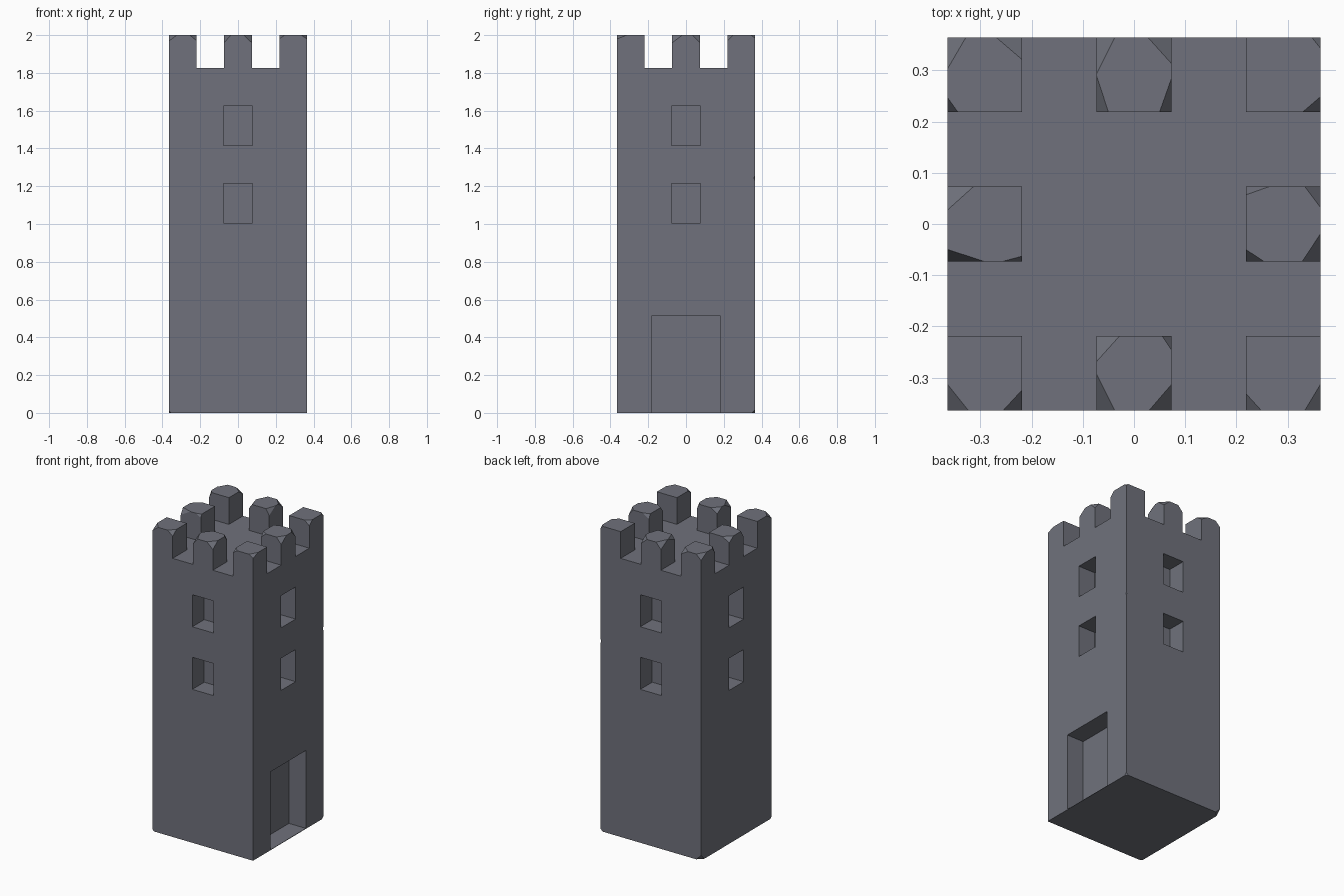
import bpy, bmesh
from mathutils import Vector, Matrix

if "Cube" in bpy.data.objects:
    bpy.data.objects.remove(bpy.data.objects["Cube"])

H, DECK, TOP = 0.364, 1.825, 2.0      # half width, roof deck, merlon top
CELL = 2 * H / 5                      # five cells per side: merlon, gap, merlon, gap, merlon
DEPTH = 0.123                         # recess depth of windows and door

stone = bpy.data.materials.new("dark_stone")
stone.diffuse_color = (0.16, 0.167, 0.2, 1)
stone.use_nodes = True
stone.node_tree.nodes["Principled BSDF"].inputs["Base Color"].default_value = stone.diffuse_color


def box(bm, lo, hi):
    lo, hi = Vector(lo), Vector(hi)
    m = Matrix.Translation((lo + hi) / 2) @ Matrix.Diagonal((*(hi - lo), 1))
    return bmesh.ops.create_cube(bm, size=1, matrix=m)


def chip(bm, corner, d):
    """Slice a corner off; d holds signed distances from the corner along x, y, z."""
    c = Vector(corner)
    n = Vector((-1 / d[0], -1 / d[1], -1 / d[2])).normalized()
    r = bmesh.ops.bisect_plane(bm, geom=bm.verts[:] + bm.edges[:] + bm.faces[:],
                               plane_co=c + Vector((d[0], 0, 0)), plane_no=n, clear_outer=True)
    edges = [e for e in r['geom_cut'] if isinstance(e, bmesh.types.BMEdge)]
    bmesh.ops.holes_fill(bm, edges=edges, sides=0)


def to_object(bm, name):
    me = bpy.data.meshes.new(name)
    bm.to_mesh(me)
    bm.free()
    me.materials.append(stone)
    ob = bpy.data.objects.new(name, me)
    bpy.context.collection.objects.link(ob)
    return ob


# Tower body with worn bottom corners
bm = bmesh.new()
box(bm, (-H, -H, 0), (H, H, DECK))
for sx, sy, s in ((1, 1, 0.015), (-1, 1, 0.035), (-1, -1, 0.01)):
    chip(bm, (sx * H, sy * H, 0), (-sx * s, -sy * s, s))
bmesh.ops.recalc_face_normals(bm, faces=bm.faces[:])
body = to_object(bm, "tower_body")

# Cutter: two windows on each side, door on the right, one nick in an edge
bm = bmesh.new()
for z0, z1 in ((1.005, 1.215), (1.415, 1.625)):
    for s in (-1, 1):
        a, b = sorted((s * (H - DEPTH), s * (H + 0.1)))
        box(bm, (-0.076, a, z0), (0.076, b, z1))
        box(bm, (a, -0.076, z0), (b, 0.076, z1))
box(bm, (H - DEPTH, -0.183, 0.003), (H + 0.1, 0.183, 0.513))
bmesh.ops.create_icosphere(bm, subdivisions=1, radius=0.03,
                           matrix=Matrix.Translation((H + 0.016, H + 0.016, 1.24)))
bmesh.ops.recalc_face_normals(bm, faces=bm.faces[:])
cutter = to_object(bm, "opening_cutter")
cutter.hide_render = True

mod = body.modifiers.new("openings", 'BOOLEAN')
mod.operation, mod.solver, mod.object = 'DIFFERENCE', 'EXACT', cutter
bpy.context.view_layer.objects.active = body
bpy.ops.object.modifier_apply(modifier=mod.name)
bpy.data.objects.remove(cutter)

# Merlons: grid position -> corner chips (corner sign x, y, size x, y, depth)
merlons = {
    (-1, 1): [(-1, 1, .035, .06, .035), (1, 1, .05, .043, .03), (-1, -1, .02, .028, .04)],
    (0, 1): [(-1, 1, .035, .07, .04), (-1, -1, .023, .07, .03),
             (1, 1, .045, .05, .04), (1, -1, .023, .065, .04)],
    (1, 1): [(1, -1, .035, .03, .03), (1, 1, .016, .02, .015)],
    (-1, 0): [(-1, 1, .05, .045, .03), (-1, -1, .07, .023, .04), (1, -1, .037, .01, .02)],
    (1, 0): [(-1, 1, .045, .016, .03), (1, 1, .03, .04, .04),
             (1, -1, .035, .053, .04), (-1, -1, .035, .023, .03)],
    (-1, -1): [(-1, -1, .04, .05, .03), (1, -1, .037, .04, .03)],
    (0, -1): [(-1, 1, .045, .05, .03), (-1, -1, .035, .07, .04),
              (1, -1, .043, .05, .04), (1, 1, .018, .027, .03)],
    (1, -1): [(-1, -1, .03, .033, .02), (1, -1, .03, .05, .02)],
}
R = CELL / 2
for (i, j), chips in merlons.items():
    cx, cy = i * 2 * CELL, j * 2 * CELL
    bm = bmesh.new()
    box(bm, (cx - R, cy - R, DECK), (cx + R, cy + R, TOP))
    for sx, sy, dx, dy, dz in chips:
        chip(bm, (cx + sx * R, cy + sy * R, TOP), (-sx * dx, -sy * dy, -dz))
    bmesh.ops.recalc_face_normals(bm, faces=bm.faces[:])
    # Open underside, since it rests on the deck
    under = [f for f in bm.faces if f.normal.z < -0.9]
    bmesh.ops.delete(bm, geom=under, context='FACES_ONLY')
    to_object(bm, "merlon")

# Roof deck: replace the full top with only the cells left open between merlons
bm = bmesh.new()
bm.from_mesh(body.data)
bm.normal_update()
tops = [f for f in bm.faces if f.normal.z > 0.9 and f.calc_center_median().z > DECK - 0.001]
bmesh.ops.delete(bm, geom=tops, context='FACES_ONLY')
for i in range(-2, 3):
    for j in range(-2, 3):
        if i % 2 == 0 and j % 2 == 0 and (i, j) != (0, 0):
            continue
        x, y = i * CELL, j * CELL
        bm.faces.new([bm.verts.new((x + a * R, y + b * R, DECK))
                      for a, b in ((-1, -1), (1, -1), (1, 1), (-1, 1))])
bm.to_mesh(body.data)
bm.free()
